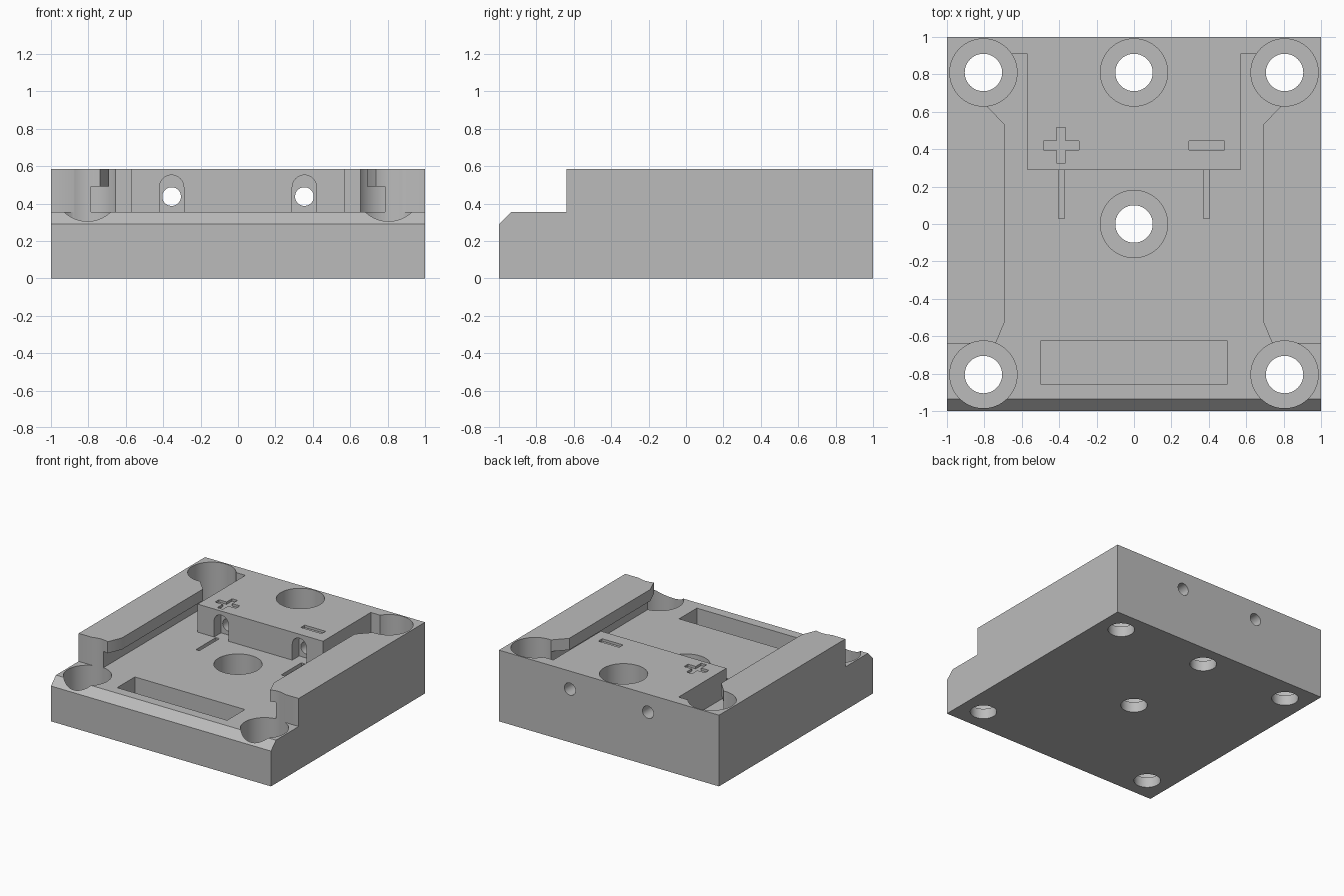
import bpy, bmesh, math
from mathutils import Matrix

if "Cube" in bpy.data.objects:
    bpy.data.objects.remove(bpy.data.objects["Cube"])

TOP, FLOOR, LIP = 0.585, 0.355, 0.49      # main heights

grey = bpy.data.materials.new("plain_grey")
grey.diffuse_color = (0.5, 0.5, 0.5, 1)
grey.use_nodes = True
grey.node_tree.nodes["Principled BSDF"].inputs["Base Color"].default_value = grey.diffuse_color


def prism(name, pts, a, b, axis='Z'):
    """Extrude a closed outline from a to b along an axis."""
    place = {'Z': lambda u, v, w: (u, v, w),
             'Y': lambda u, v, w: (u, w, v),
             'X': lambda u, v, w: (w, u, v)}[axis]
    bm = bmesh.new()
    low = [bm.verts.new(place(u, v, a)) for u, v in pts]
    high = [bm.verts.new(place(u, v, b)) for u, v in pts]
    bm.faces.new(low)
    bm.faces.new(high)
    n = len(pts)
    for i in range(n):
        j = (i + 1) % n
        bm.faces.new((low[i], low[j], high[j], high[i]))
    bmesh.ops.recalc_face_normals(bm, faces=bm.faces)
    mesh = bpy.data.meshes.new(name)
    bm.to_mesh(mesh)
    bm.free()
    mesh.materials.append(grey)
    ob = bpy.data.objects.new(name, mesh)
    bpy.context.collection.objects.link(ob)
    return ob


def rect(x0, x1, y0, y1):
    return [(x0, y0), (x1, y0), (x1, y1), (x0, y1)]


def circle(cx, cy, r, n=64):
    return [(cx + r * math.cos(2 * math.pi * i / n),
             cy + r * math.sin(2 * math.pi * i / n)) for i in range(n)]


def mirrored(half):
    """Complete a right-hand half outline with its left-hand mirror."""
    return half + [(-x, y) for x, y in reversed(half)]


# body with chamfered front edge
body = prism("mounting_block",
             [(-1, 0), (1, 0), (1, TOP), (-0.705, TOP), (-1, 0.29)],
             -1, 1, 'X')


def cut(*args):
    cutter = prism("cutter", *args)
    cutter.hide_render = True
    mod = body.modifiers.new("cut", 'BOOLEAN')
    mod.operation, mod.solver, mod.object = 'DIFFERENCE', 'EXACT', cutter
    bpy.context.view_layer.objects.active = body
    bpy.ops.object.modifier_apply(modifier=mod.name)
    bpy.data.objects.remove(cutter, do_unlink=True)


# sliding channel: wide undercut level, then narrower opening between lips
cut(mirrored([(1.1, -1.1), (1.1, -0.64), (0.785, -0.64), (0.785, 0.91),
              (0.57, 0.91), (0.57, 0.29)]), FLOOR, LIP)
cut(mirrored([(1.1, -1.1), (1.1, -0.64), (0.74, -0.64), (0.69, -0.52),
              (0.69, 0.53), (0.785, 0.63), (0.785, 0.91),
              (0.57, 0.91), (0.57, 0.29)]), 0.45, 0.8)

# counterbored screw holes
for x, y in ((-0.805, 0.81), (0, 0.81), (0.805, 0.81), (0, 0),
             (-0.805, -0.805), (0.805, -0.805)):
    cut(circle(x, y, 0.18), 0.085, 0.8)
    cut(circle(x, y, 0.1), -0.1, 0.3)

# front pocket
cut(rect(-0.5, 0.5, -0.855, -0.625), 0.16, 0.7)

for s in (-1, 1):
    # thin floor slots
    cut(rect(s * 0.388 - 0.016, s * 0.388 + 0.016, 0.03, 0.29), 0.25, 0.42)
    # round-topped contact recesses
    arch = [(s * 0.355 + 0.065 * math.cos(math.pi * i / 24),
             0.487 + 0.065 * math.sin(math.pi * i / 24)) for i in range(25)]
    cut([(s * 0.355 - 0.065, FLOOR), (s * 0.355 + 0.065, FLOOR)] + arch,
        0.2, 0.38, 'Y')
    # wire holes through to the back
    cut(circle(s * 0.355, 0.437, 0.05, 48), 0.25, 1.1, 'Y')

# engraved polarity marks
a, b = 0.095, 0.025
cross = [(a, -b), (a, b), (b, b), (b, a), (-b, a), (-b, b),
         (-a, b), (-a, -b), (-b, -b), (-b, -a), (b, -a), (b, -b)]
cut([(x - 0.39, y + 0.42) for x, y in cross], TOP - 0.02, 0.7)
cut(rect(0.39 - a, 0.39 + a, 0.42 - b, 0.42 + b), TOP - 0.02, 0.7)

# smooth bores, crisp edges
bpy.ops.object.select_all(action='DESELECT')
body.select_set(True)
bpy.context.view_layer.objects.active = body
bpy.ops.object.shade_smooth_by_angle(angle=math.radians(30))
